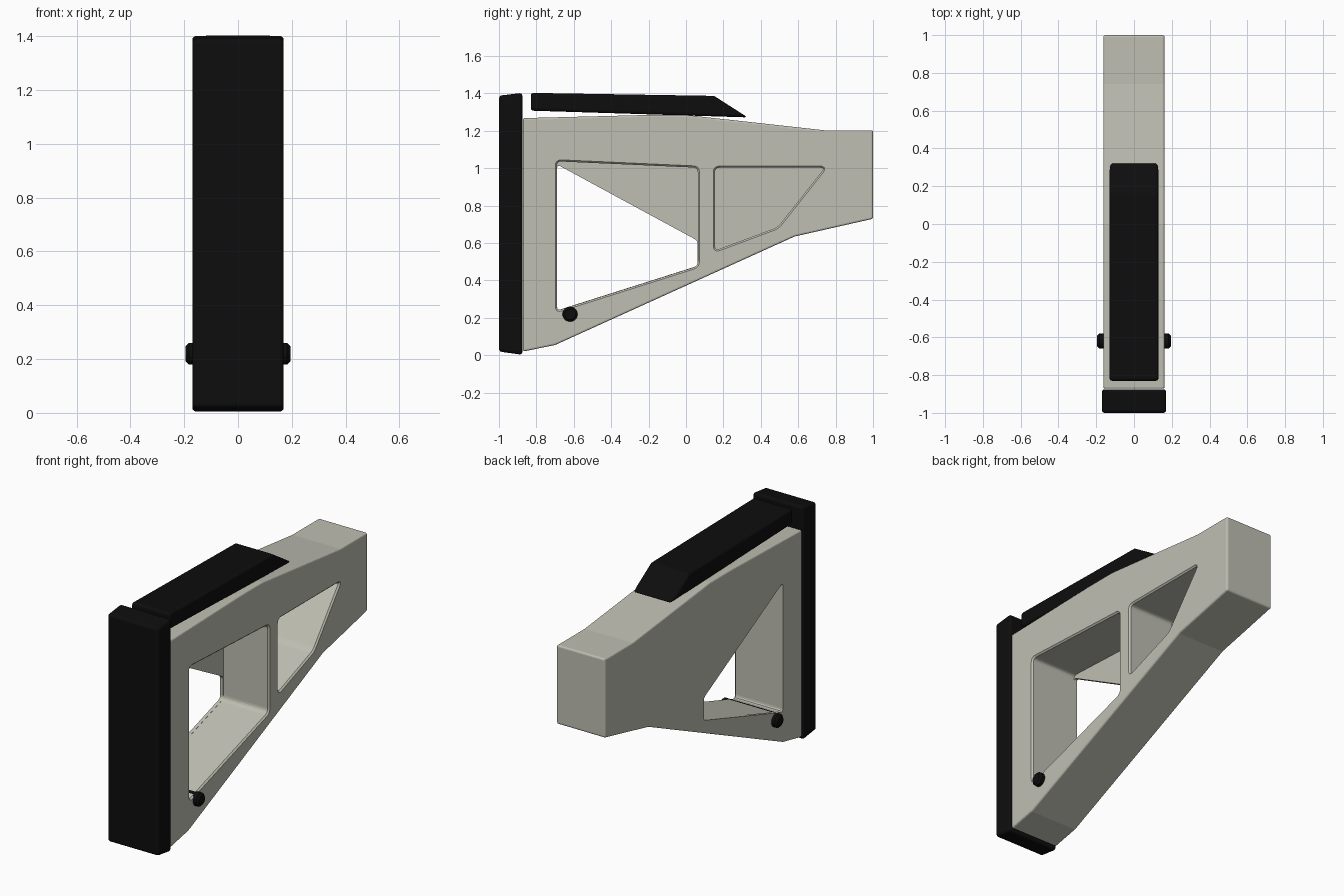
import bpy, bmesh, math
from mathutils import Vector

cube = bpy.data.objects.get("Cube")
if cube:
    bpy.data.objects.remove(cube, do_unlink=True)


def material(name, colour):
    m = bpy.data.materials.new(name)
    m.use_nodes = True
    m.diffuse_color = colour
    bsdf = m.node_tree.nodes["Principled BSDF"]
    bsdf.inputs["Base Color"].default_value = colour
    bsdf.inputs["Roughness"].default_value = 0.7
    return m


STONE = material("stone grey", (0.52, 0.52, 0.45, 1))
BLACK = material("rubber black", (0.004, 0.004, 0.004, 1))


def offset(profile, d):
    """Grow a clockwise (y, z) outline by d with mitred corners."""
    pts = [Vector(p) for p in profile]
    out = []
    for i, p in enumerate(pts):
        a = (p - pts[i - 1]).normalized()
        b = (pts[(i + 1) % len(pts)] - p).normalized()
        na, nb = Vector((-a.y, a.x)), Vector((-b.y, b.x))
        out.append(p + (na + nb) * d / (1 + na.dot(nb)))
    return out


def rounded(profile, r, steps=4):
    """Replace each corner by a short curve starting r from the corner."""
    pts = [Vector(p) for p in profile]
    out = []
    for i, p in enumerate(pts):
        a = p + (pts[i - 1] - p).normalized() * r
        b = p + (pts[(i + 1) % len(pts)] - p).normalized() * r
        for k in range(steps + 1):
            t = k / steps
            out.append(a * (1 - t) ** 2 + p * 2 * t * (1 - t) + b * t * t)
    return out


def loft(name, sections, mat):
    """Solid through (x, outline) sections with matching point counts."""
    bm = bmesh.new()
    loops = [[bm.verts.new((x, p[0], p[1])) for p in outline] for x, outline in sections]
    n = len(loops[0])
    for lo, hi in zip(loops, loops[1:]):
        for i in range(n):
            j = (i + 1) % n
            bm.faces.new((lo[i], lo[j], hi[j], hi[i]))
    bm.faces.new(loops[0])
    bm.faces.new(loops[-1])
    bmesh.ops.recalc_face_normals(bm, faces=bm.faces)
    mesh = bpy.data.meshes.new(name)
    bm.to_mesh(mesh)
    bm.free()
    mesh.materials.append(mat)
    obj = bpy.data.objects.new(name, mesh)
    bpy.context.collection.objects.link(obj)
    return obj


def slab(name, profile, half_width, mat, bevel):
    obj = loft(name, [(-half_width, profile), (half_width, profile)], mat)
    mod = obj.modifiers.new("soft edges", "BEVEL")
    mod.width = bevel
    mod.segments = 3
    mod.limit_method = "ANGLE"
    mod.angle_limit = math.radians(40)
    return obj


def cut(obj, cutter):
    mod = obj.modifiers.new(cutter.name, "BOOLEAN")
    mod.operation = "DIFFERENCE"
    mod.solver = "EXACT"
    mod.object = cutter
    cutter.hide_render = True
    cutter.hide_viewport = True
    cutter.display_type = "WIRE"


# Main body
HALF, WEB, LIP = 0.162, 0.02, 0.009
body = slab("stock_body", [
    (-0.872, 0.02), (-0.872, 1.268), (-0.2, 1.285), (0.0, 1.285), (0.74, 1.203),
    (1.0, 1.203), (1.0, 0.73), (0.58, 0.635), (-0.7, 0.055)], HALF, STONE, 0.01)

# Deep windows opening to the left side, with a chamfered lip
windows = {
    "front_window_cutter": [(-0.69, 0.238), (-0.69, 1.037), (0.063, 1.003), (0.063, 0.477)],
    "rear_pocket_cutter": [(0.155, 0.56), (0.155, 1.003), (0.742, 1.003), (0.49, 0.685)],
}
for name, outline in windows.items():
    shape = rounded(outline, 0.025)
    mouth = offset(shape, 2 * LIP)
    cut(body, loft(name, [(-HALF + WEB, shape), (HALF - LIP, shape),
                          (HALF + LIP, mouth)], STONE))

# Lower part of the front window goes right through, leaving a triangular web
through = [(-0.689, 0.24), (-0.689, 1.02), (0.062, 0.613), (0.062, 0.478)]
cut(body, loft("through_cutter", [(-0.3, rounded(through, 0.02)),
                                  (0.0, rounded(through, 0.02))], STONE))

# Butt pad
slab("butt_pad", [(-1.0, 0.02), (-1.0, 1.388), (-0.875, 1.403), (-0.875, 0.003)],
     0.17, BLACK, 0.015)

# Cheek rest
slab("cheek_rest", [(-0.83, 1.308), (-0.83, 1.403), (0.15, 1.387), (0.33, 1.272)],
     0.13, BLACK, 0.015)

# Cross pin through the lower front corner
circle = [(-0.62 + 0.04 * math.cos(-a * math.tau / 32),
           0.22 + 0.04 * math.sin(-a * math.tau / 32)) for a in range(32)]
small = offset(circle, -0.012)
pin = loft("cross_pin", [(-0.195, small), (-0.183, circle),
                         (0.183, circle), (0.195, small)], BLACK)
pin.data.shade_smooth()
pin.data.set_sharp_from_angle(angle=math.radians(30))
